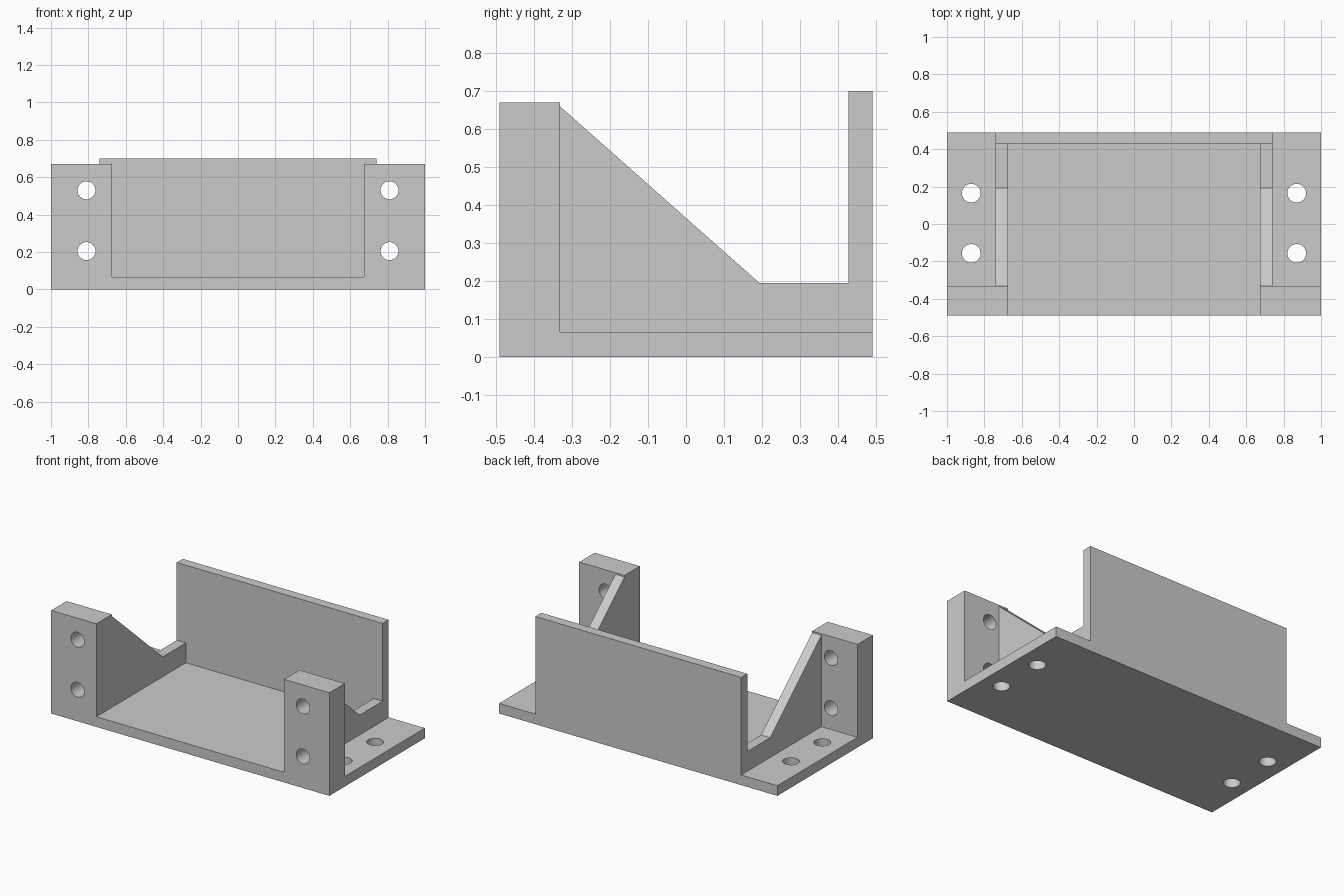
import bpy, bmesh
from mathutils import Matrix

cube = bpy.data.objects.get("Cube")
if cube:
    bpy.data.objects.remove(cube, do_unlink=True)

grey = bpy.data.materials.new("plain grey")
grey.use_nodes = True
colour = (0.6, 0.6, 0.6, 1)
grey.diffuse_color = colour
grey.node_tree.nodes["Principled BSDF"].inputs["Base Color"].default_value = colour

# Main dimensions
HALF_X, HALF_Y = 1.0, 0.49
BASE = 0.066
INNER, OUTER = 0.675, 0.74
POST_BACK, POST_TOP = -0.332, 0.67
WALL_FRONT, WALL_TOP = 0.428, 0.70


def finish(name, bm):
    bmesh.ops.recalc_face_normals(bm, faces=bm.faces)
    mesh = bpy.data.meshes.new(name)
    bm.to_mesh(mesh)
    bm.free()
    mesh.materials.append(grey)
    obj = bpy.data.objects.new(name, mesh)
    bpy.context.collection.objects.link(obj)
    return obj


def prism(name, profile, x0, x1):
    """Extrude a (y, z) profile along x."""
    bm = bmesh.new()
    face = bm.faces.new([bm.verts.new((x0, y, z)) for y, z in profile])
    extruded = bmesh.ops.extrude_face_region(bm, geom=[face])["geom"]
    verts = [v for v in extruded if isinstance(v, bmesh.types.BMVert)]
    bmesh.ops.translate(bm, verts=verts, vec=(x1 - x0, 0, 0))
    return finish(name, bm)


def box(name, x0, x1, y0, y1, z0, z1):
    return prism(name, [(y0, z0), (y1, z0), (y1, z1), (y0, z1)], x0, x1)


def drill(obj, centres, radius, axis):
    """Cut round holes through obj, then smooth only the hole walls."""
    bm = bmesh.new()
    turn = Matrix.Rotation(1.5707963, 4, "X") if axis == "Y" else Matrix()
    for c in centres:
        bmesh.ops.create_cone(bm, cap_ends=True, segments=40, radius1=radius,
                              radius2=radius, depth=0.5,
                              matrix=Matrix.Translation(c) @ turn)
    cutter = finish("hole_cutter", bm)
    cutter.hide_render = True
    mod = obj.modifiers.new("holes", "BOOLEAN")
    mod.operation, mod.solver, mod.object = "DIFFERENCE", "EXACT", cutter
    bpy.ops.object.select_all(action="DESELECT")
    bpy.context.view_layer.objects.active = obj
    obj.select_set(True)
    bpy.ops.object.modifier_apply(modifier=mod.name)
    bpy.data.objects.remove(cutter, do_unlink=True)
    bpy.ops.object.shade_smooth_by_angle(angle=0.5)


# Base plate with two mounting holes at each end
base = box("base_plate", -HALF_X, HALF_X, -HALF_Y, HALF_Y, 0, BASE)
drill(base, [(s * 0.87, y, 0) for s in (-1, 1) for y in (-0.157, 0.165)], 0.05, "Z")

# Tall back wall
box("back_wall", -OUTER, OUTER, WALL_FRONT, HALF_Y, BASE, WALL_TOP)

# Drilled front posts and sloped side walls, mirrored left and right
slope = [(POST_BACK, BASE), (WALL_FRONT, BASE), (WALL_FRONT, 0.195),
         (0.193, 0.195), (POST_BACK, 0.66)]
for side, s in (("left", 1), ("right", -1)):
    post = box(side + "_front_post", *sorted((s * INNER, s * HALF_X)),
               -HALF_Y, POST_BACK, BASE, POST_TOP)
    drill(post, [(s * 0.81, -0.41, z) for z in (0.205, 0.53)], 0.048, "Y")
    prism(side + "_side_wall", slope, s * INNER, s * OUTER)
